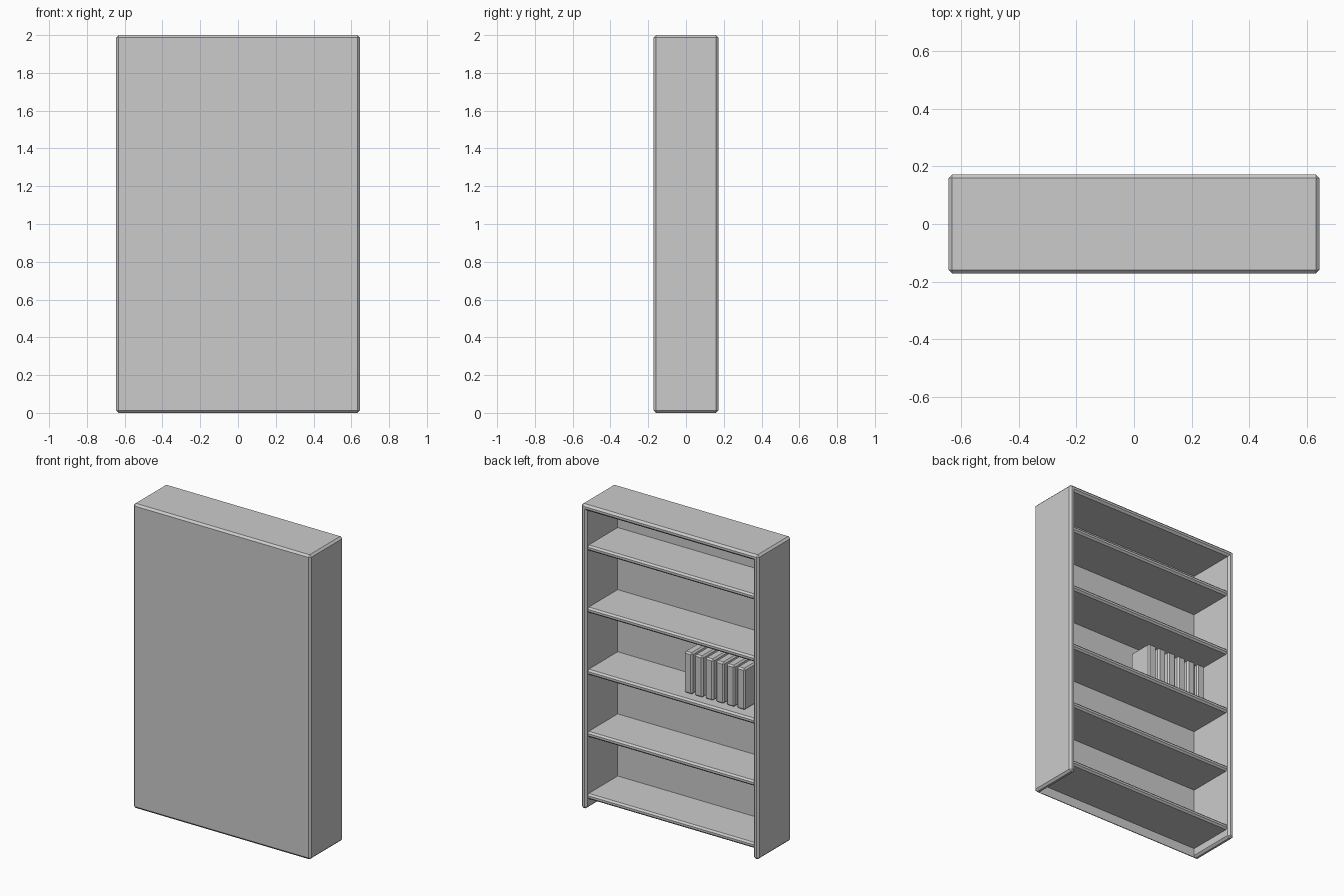
import bpy, bmesh

if "Cube" in bpy.data.objects:
    bpy.data.objects.remove(bpy.data.objects["Cube"])

W, D, H = 0.645, 0.172, 2.0          # outer half width, half depth, height
IX, IY, IZ = 0.605, -0.155, 1.96     # inner side, inner back, inner top


def add_object(name, bm):
    mesh = bpy.data.meshes.new(name)
    bm.to_mesh(mesh)
    bm.free()
    ob = bpy.data.objects.new(name, mesh)
    bpy.context.collection.objects.link(ob)
    return ob


def box(bm, x0, x1, y0, y1, z0, z1):
    verts = bmesh.ops.create_cube(bm, size=1)["verts"]
    for v in verts:
        v.co = (x0 if v.co.x < 0 else x1,
                y0 if v.co.y < 0 else y1,
                z0 if v.co.z < 0 else z1)


def bevelled_box(name, *size, bevel=0.01):
    bm = bmesh.new()
    box(bm, *size)
    bmesh.ops.bevel(bm, geom=bm.edges[:], offset=bevel, segments=1,
                    affect='EDGES', profile=0.5)
    return add_object(name, bm)


# Case: one shell with sides, top and back, open at +y and underneath
bm = bmesh.new()
box(bm, -W, W, -D, D, 0, H)
bm.normal_update()
bmesh.ops.delete(bm, geom=[f for f in bm.faces
                           if f.normal.y > 0.9 or f.normal.z < -0.9],
                 context='FACES')
copy = bmesh.ops.duplicate(bm, geom=bm.verts[:] + bm.edges[:] + bm.faces[:])["geom"]
for v in [g for g in copy if isinstance(g, bmesh.types.BMVert)]:
    v.co = (IX if v.co.x > 0 else -IX,
            D if v.co.y > 0 else IY,
            IZ if v.co.z > 1 else 0)
bmesh.ops.bridge_loops(bm, edges=[e for e in bm.edges if e.is_boundary])
bmesh.ops.recalc_face_normals(bm, faces=bm.faces[:])


# Chamfer the outward corners, leaving the thin back panel's inner edge sharp
def is_back_inner(e):
    return all(abs(v.co.y - IY) < 1e-4 and v.co.z < 1e-4 for v in e.verts)


edges = [e for e in bm.edges
         if e.calc_face_angle_signed(0) > 0.1 and not is_back_inner(e)]
bmesh.ops.bevel(bm, geom=edges, offset=0.013, segments=1, affect='EDGES',
                profile=0.5, clamp_overlap=False)
add_object("bookcase_case", bm)

# Shelves
for i in range(5):
    z = 0.078 + 0.408 * i
    bevelled_box(f"shelf_{i + 1}", -IX - 0.012, IX + 0.012, IY - 0.012, 0.155,
                 z - 0.018, z + 0.018, bevel=0.011)

# Row of books on the middle shelf
for i in range(6):
    x = -0.045 - 0.0765 * i
    bevelled_box(f"book_{i + 1}", x - 0.06, x, -0.082, 0.087, 0.909, 1.182)
